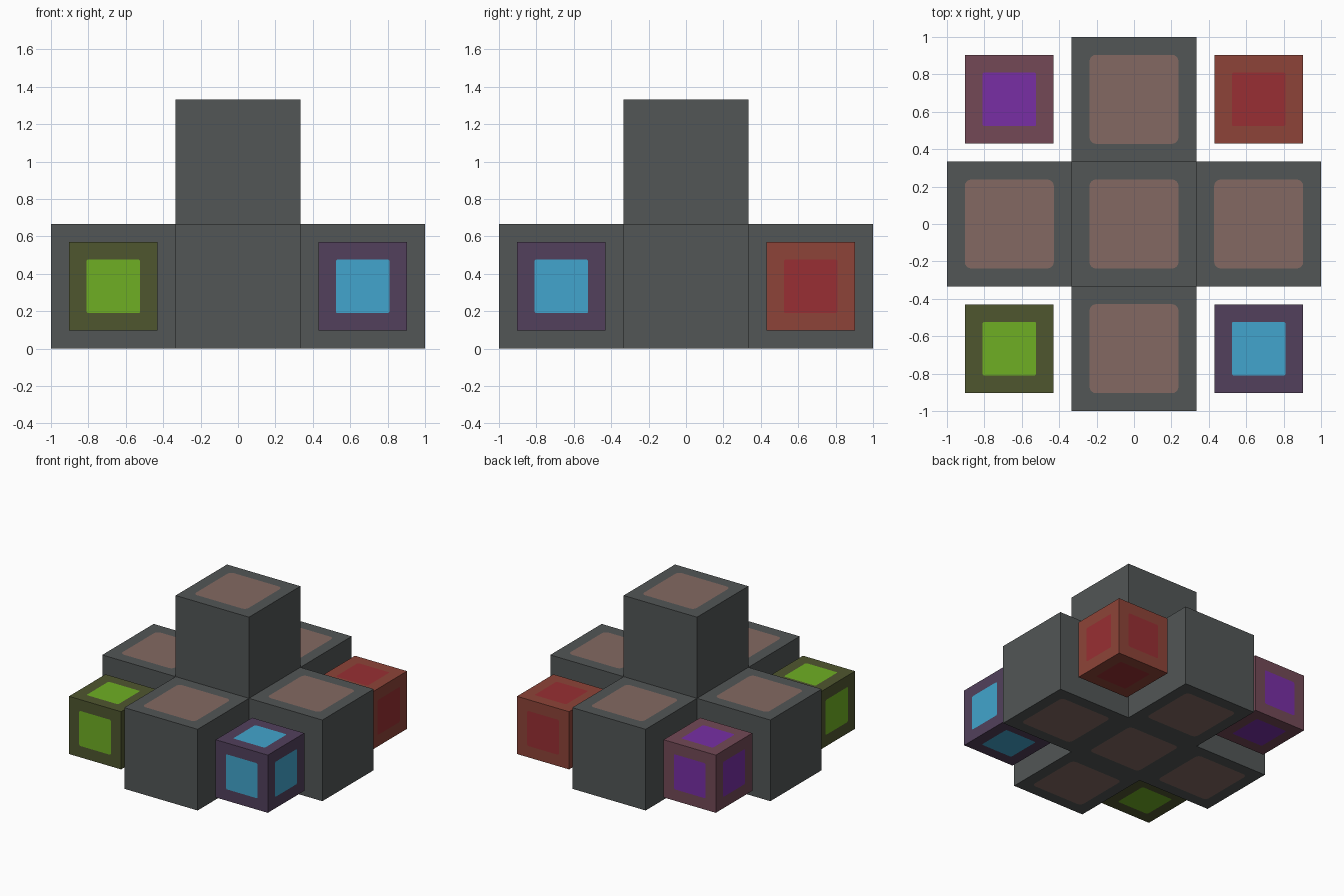
import bpy
import bmesh
from math import cos, sin, pi
from mathutils import Vector

default_cube = bpy.data.objects.get("Cube")
if default_cube:
    bpy.data.objects.remove(default_cube, do_unlink=True)

CELL = 2 / 3
SMALL = 0.474


def make_material(name, rgb):
    """Flat material from 0-255 display colour, converted to linear."""
    linear = [((c / 255 + 0.055) / 1.055) ** 2.4 for c in rgb]
    mat = bpy.data.materials.new(name)
    mat.use_nodes = True
    mat.diffuse_color = (*linear, 1)
    shader = mat.node_tree.nodes["Principled BSDF"]
    shader.inputs["Base Color"].default_value = (*linear, 1)
    shader.inputs["Roughness"].default_value = 0.8
    return mat


def add_panel(bm, normal, half, pad, radius):
    """One square side, with an optional flush rounded pad cut into it."""
    normal = Vector(normal)
    u = Vector((normal.y, normal.z, normal.x))
    v = normal.cross(u)

    def vert(a, b):
        return bm.verts.new(normal * half + u * a + v * b)

    signs = [(1, 1), (-1, 1), (-1, -1), (1, -1)]
    corners = [vert(a * half, b * half) for a, b in signs]
    if not pad:
        bm.faces.new(corners)
        return
    # Rounded outline: an arc of points per corner
    steps = 4
    ring = []
    for i, (a, b) in enumerate(signs):
        for s in range(steps + 1):
            t = (i + s / steps) * pi / 2
            inner = pad - radius
            ring.append((i, vert(a * inner + radius * cos(t),
                                 b * inner + radius * sin(t))))
    bm.faces.new([p for _, p in ring]).material_index = 1
    # Border: fans at the corners, quads along the sides
    for (i, p), (j, q) in zip(ring, ring[1:] + ring[:1]):
        outer = [corners[i]] if i == j else [corners[i], corners[j]]
        bm.faces.new(outer + [q, p])


def make_block(name, centre, size, pad_size, radius, padded, body, pad):
    """Cube whose sides listed in padded carry a coloured pad."""
    bm = bmesh.new()
    for normal in DIRECTIONS:
        add_panel(bm, normal, size / 2,
                  pad_size / 2 if normal in padded else 0, radius)
    bmesh.ops.remove_doubles(bm, verts=bm.verts, dist=0.0001)
    bmesh.ops.recalc_face_normals(bm, faces=bm.faces)
    mesh = bpy.data.meshes.new(name)
    bm.to_mesh(mesh)
    bm.free()
    mesh.materials.append(body)
    mesh.materials.append(pad)
    block = bpy.data.objects.new(name, mesh)
    block.location = centre
    bpy.context.collection.objects.link(block)


UP, DOWN = (0, 0, 1), (0, 0, -1)
DIRECTIONS = [UP, DOWN, (1, 0, 0), (-1, 0, 0), (0, 1, 0), (0, -1, 0)]

# Large grey blocks: a cross with a tower on its middle
grey = make_material("charcoal grey", (82, 86, 86))
clay = make_material("dusty clay", (131, 105, 98))
large_blocks = {
    "core_block": ((0, 0, 0), [DOWN]),
    "tower_block": ((0, 0, 1), [UP]),
    "left_arm": ((1, 0, 0), [UP, DOWN]),
    "right_arm": ((-1, 0, 0), [UP, DOWN]),
    "back_arm": ((0, 1, 0), [UP, DOWN]),
    "front_arm": ((0, -1, 0), [UP, DOWN]),
}
for name, (cell, padded) in large_blocks.items():
    centre = (Vector(cell) + Vector((0, 0, 0.5))) * CELL
    make_block(name, centre, CELL, 0.476, 0.035, padded, grey, clay)

# Small coloured cubes in the four corners, padded on every side
small_cubes = [
    ("front_right_cube", -1, -1, "olive", (79, 86, 47), "lime green", (111, 175, 36)),
    ("front_left_cube", 1, -1, "slate purple", (82, 64, 92), "sky blue", (66, 165, 205)),
    ("back_left_cube", 1, 1, "brick", (141, 68, 56), "crimson", (152, 47, 51)),
    ("back_right_cube", -1, 1, "mauve", (115, 73, 86), "violet", (120, 47, 165)),
]
for name, x, y, body, body_rgb, pad, pad_rgb in small_cubes:
    centre = Vector((x, y, 0.5)) * CELL
    make_block(name, centre, SMALL, 0.288, 0.012, DIRECTIONS,
               make_material(body, body_rgb), make_material(pad, pad_rgb))
